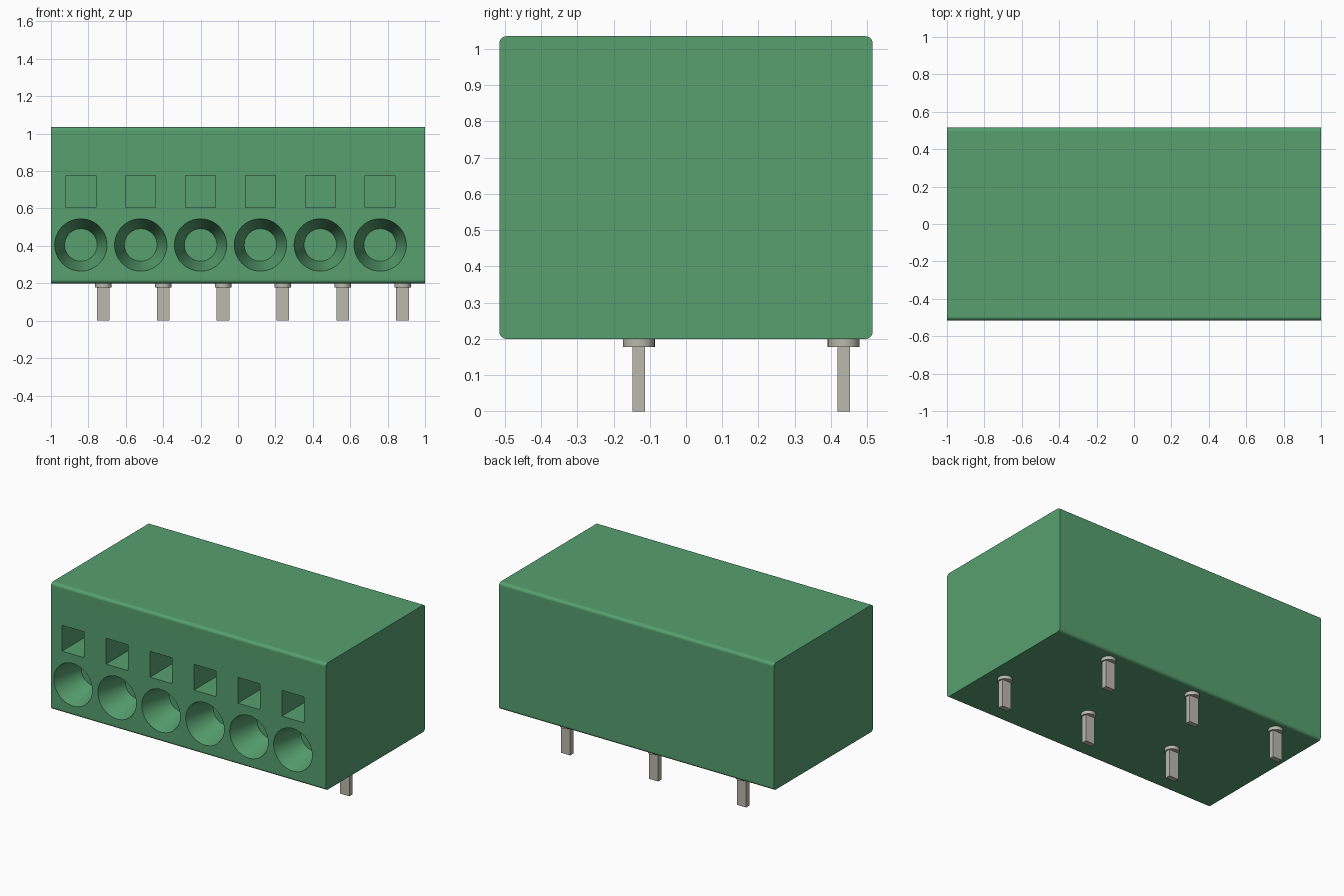
import bpy, bmesh, math
from mathutils import Matrix, Vector

cube = bpy.data.objects.get("Cube")
if cube:
    bpy.data.objects.remove(cube, do_unlink=True)

PITCH = 0.32
COUNT = 6
FRONT_Y = -0.515


def material(name, rgb, rough):
    m = bpy.data.materials.new(name)
    m.use_nodes = True
    m.diffuse_color = (*rgb, 1)
    bsdf = m.node_tree.nodes["Principled BSDF"]
    bsdf.inputs["Base Color"].default_value = (*rgb, 1)
    bsdf.inputs["Roughness"].default_value = rough
    return m


green = material("green plastic", (0.095, 0.350, 0.160), 0.6)
tin = material("tinned metal", (0.50, 0.49, 0.42), 0.5)


def add_box(bm, centre, size):
    mat = Matrix.Translation(centre) @ Matrix.Diagonal((*size, 1))
    return bmesh.ops.create_cube(bm, size=1, matrix=mat)["verts"]


def add_object(name, bm, mat):
    bmesh.ops.recalc_face_normals(bm, faces=bm.faces)
    mesh = bpy.data.meshes.new(name)
    bm.to_mesh(mesh)
    bm.free()
    mesh.materials.append(mat)
    ob = bpy.data.objects.new(name, mesh)
    bpy.context.collection.objects.link(ob)
    return ob


def activate(ob):
    bpy.ops.object.select_all(action='DESELECT')
    ob.select_set(True)
    bpy.context.view_layer.objects.active = ob


# Housing block, with its four lengthwise edges rounded
bm = bmesh.new()
add_box(bm, (0, 0, 0.6175), (2, 1.03, 0.835))
long_edges = [e for e in bm.edges
              if abs(e.verts[0].co.x - e.verts[1].co.x) > 1]
bmesh.ops.bevel(bm, geom=long_edges, offset=0.02, segments=5,
                profile=0.5, affect='EDGES')
housing = add_object("housing", bm, green)

# Cutter: a tapered wire entry and a square release slot per pole
bm = bmesh.new()
depth, over = 0.21, 0.02
r_out, r_in = 0.14, 0.087
r_start = r_out + (r_out - r_in) * over / depth
for i in range(COUNT):
    x = -0.84 + i * PITCH
    place = (Matrix.Translation((x, FRONT_Y + (depth - over) / 2, 0.405))
             @ Matrix.Rotation(-math.pi / 2, 4, 'X'))
    bmesh.ops.create_cone(bm, cap_ends=True, segments=48, radius1=r_start,
                          radius2=r_in, depth=depth + over, matrix=place)
    add_box(bm, (x, FRONT_Y + 0.14, 0.69), (0.16, 0.32, 0.17))
cutter = add_object("hole_cutter", bm, green)
cutter.hide_render = True

cut = housing.modifiers.new("holes", 'BOOLEAN')
cut.operation = 'DIFFERENCE'
cut.solver = 'EXACT'
cut.object = cutter
activate(housing)
bpy.ops.object.modifier_apply(modifier=cut.name)
bpy.data.objects.remove(cutter, do_unlink=True)
bpy.ops.object.shade_smooth_by_angle(angle=math.radians(35))
weighted = housing.modifiers.new("weighted normals", 'WEIGHTED_NORMAL')
weighted.keep_sharp = True

# Solder pins: flat blade under a round collar, staggered in two rows
for i in range(COUNT):
    x = -0.72 + i * PITCH
    y = 0.435 if i % 2 == 0 else -0.13
    bm = bmesh.new()
    add_box(bm, (x, y, 0.10), (0.068, 0.034, 0.20))
    blade = add_object(f"pin_blade_{i + 1}", bm, tin)

    bm = bmesh.new()
    bmesh.ops.create_cone(bm, cap_ends=True, segments=32, radius1=0.044,
                          radius2=0.044, depth=0.027,
                          matrix=Matrix.Translation((x, y, 0.1915)))
    collar = add_object(f"pin_collar_{i + 1}", bm, tin)
    activate(collar)
    bpy.ops.object.shade_smooth_by_angle(angle=math.radians(35))
